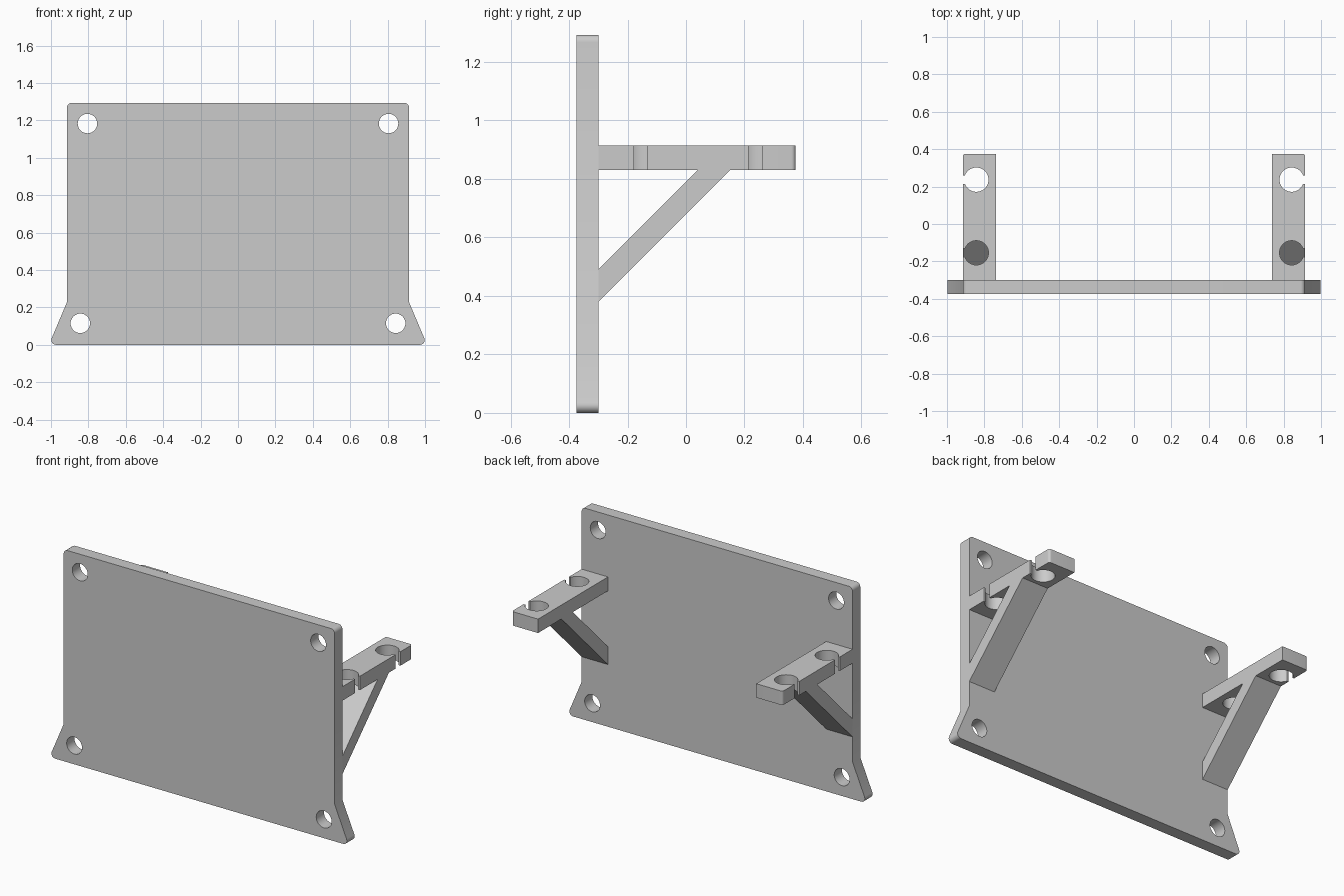
import bpy
import bmesh
from math import asin, cos, sin, pi
from mathutils import Vector, Matrix

cube = bpy.data.objects.get("Cube")
if cube:
    bpy.data.objects.remove(cube, do_unlink=True)

grey = bpy.data.materials.new("light grey")
grey.use_nodes = True
colour = (0.6, 0.6, 0.6, 1)
grey.diffuse_color = colour
grey.node_tree.nodes["Principled BSDF"].inputs["Base Color"].default_value = colour


def fillet(corner, before, after, radius, steps=6):
    """Round one profile corner with an arc."""
    c, a, b = Vector(corner), Vector(before), Vector(after)
    u, v = (a - c).normalized(), (b - c).normalized()
    half = u.angle(v) / 2
    centre = c + (u + v).normalized() * radius / sin(half)
    reach = radius * cos(half) / sin(half)
    start = (c + u * reach - centre).normalized()
    end = (c + v * reach - centre).normalized()
    return [tuple(centre + start.slerp(end, i / steps) * radius)
            for i in range(steps + 1)]


def rounded(points, radii):
    out = []
    for i, p in enumerate(points):
        if radii[i]:
            out += fillet(p, points[i - 1], points[(i + 1) % len(points)], radii[i])
        else:
            out.append(p)
    return out


def prism(name, profile, axis, low, high):
    """Extrude a flat profile along the named axis from low to high."""
    place = {"x": lambda a, b: (low, a, b),
             "y": lambda a, b: (a, low, b),
             "z": lambda a, b: (a, b, low)}[axis]
    push = Vector([high - low if k == axis else 0 for k in "xyz"])
    bm = bmesh.new()
    face = bm.faces.new([bm.verts.new(place(a, b)) for a, b in profile])
    grown = bmesh.ops.extrude_face_region(bm, geom=[face])["geom"]
    bmesh.ops.translate(bm, vec=push,
                        verts=[g for g in grown if isinstance(g, bmesh.types.BMVert)])
    bmesh.ops.recalc_face_normals(bm, faces=bm.faces)
    mesh = bpy.data.meshes.new(name)
    bm.to_mesh(mesh)
    bm.free()
    mesh.materials.append(grey)
    obj = bpy.data.objects.new(name, mesh)
    bpy.context.collection.objects.link(obj)
    return obj


def activate(obj):
    bpy.ops.object.select_all(action="DESELECT")
    obj.select_set(True)
    bpy.context.view_layer.objects.active = obj


def smooth(obj):
    activate(obj)
    bpy.ops.object.shade_smooth_by_angle(angle=pi / 6)


# Back plate with flared feet and rounded corners
FRONT, BACK, EDGE, TOP = -0.375, -0.3, 0.915, 1.293
right_side = [(1.011, 0), (EDGE, 0.227), (EDGE, TOP)]
outline = right_side + [(-x, z) for x, z in reversed(right_side)]
plate = prism("back_plate", rounded(outline, [0.025, 0, 0.025, 0.025, 0, 0.025]),
              "y", FRONT, BACK)

# Screw holes through the plate
bm = bmesh.new()
for x, z in ((0.805, 1.183), (0.843, 0.115)):
    for side in (-1, 1):
        bmesh.ops.create_cone(bm, cap_ends=True, segments=40, depth=0.3,
                              radius1=0.052, radius2=0.052,
                              matrix=Matrix.Translation((side * x, FRONT, z))
                              @ Matrix.Rotation(pi / 2, 4, "X"))
cutter_mesh = bpy.data.meshes.new("hole_cutter")
bm.to_mesh(cutter_mesh)
bm.free()
cutter_mesh.materials.append(grey)
cutter = bpy.data.objects.new("hole_cutter", cutter_mesh)
cutter.hide_render = True
bpy.context.collection.objects.link(cutter)
cut = plate.modifiers.new("screw_holes", "BOOLEAN")
cut.operation, cut.solver, cut.object = "DIFFERENCE", "EXACT", cutter
activate(plate)
bpy.ops.object.modifier_apply(modifier=cut.name)
bpy.data.objects.remove(cutter, do_unlink=True)
smooth(plate)

# Bracket dimensions
INNER, TIP, ARM_LOW, ARM_TOP = 0.737, 0.375, 0.83, 0.915


def keyhole(y, x=0.843, radius=0.065, half_slot=0.023, steps=36):
    """Round pocket opening through a narrow slot in the outer edge."""
    gap = asin(half_slot / radius)
    arc = [gap + (2 * pi - 2 * gap) * i / steps for i in range(steps + 1)]
    pocket = [(x + radius * cos(t), y + radius * sin(t)) for t in reversed(arc)]
    return [(EDGE, y - half_slot)] + pocket + [(EDGE, y + half_slot)]


# Shelf arms with two keyholes each, and diagonal struts below
tip = fillet((EDGE, TIP), (EDGE, 0), (INNER, TIP), 0.015)
arm_profile = ([(INNER, BACK), (EDGE, BACK)] + keyhole(-0.154) + keyhole(0.237)
               + tip + [(INNER, TIP)])
strut_profile = [(BACK, 0.38), (0.15, ARM_LOW), (0.04, ARM_LOW), (BACK, 0.49)]

for side, label in ((1, "left"), (-1, "right")):
    arm = prism(label + "_arm", [(side * x, y) for x, y in arm_profile],
                "z", ARM_LOW, ARM_TOP)
    smooth(arm)
    prism(label + "_strut", strut_profile, "x", side * INNER, side * EDGE)
